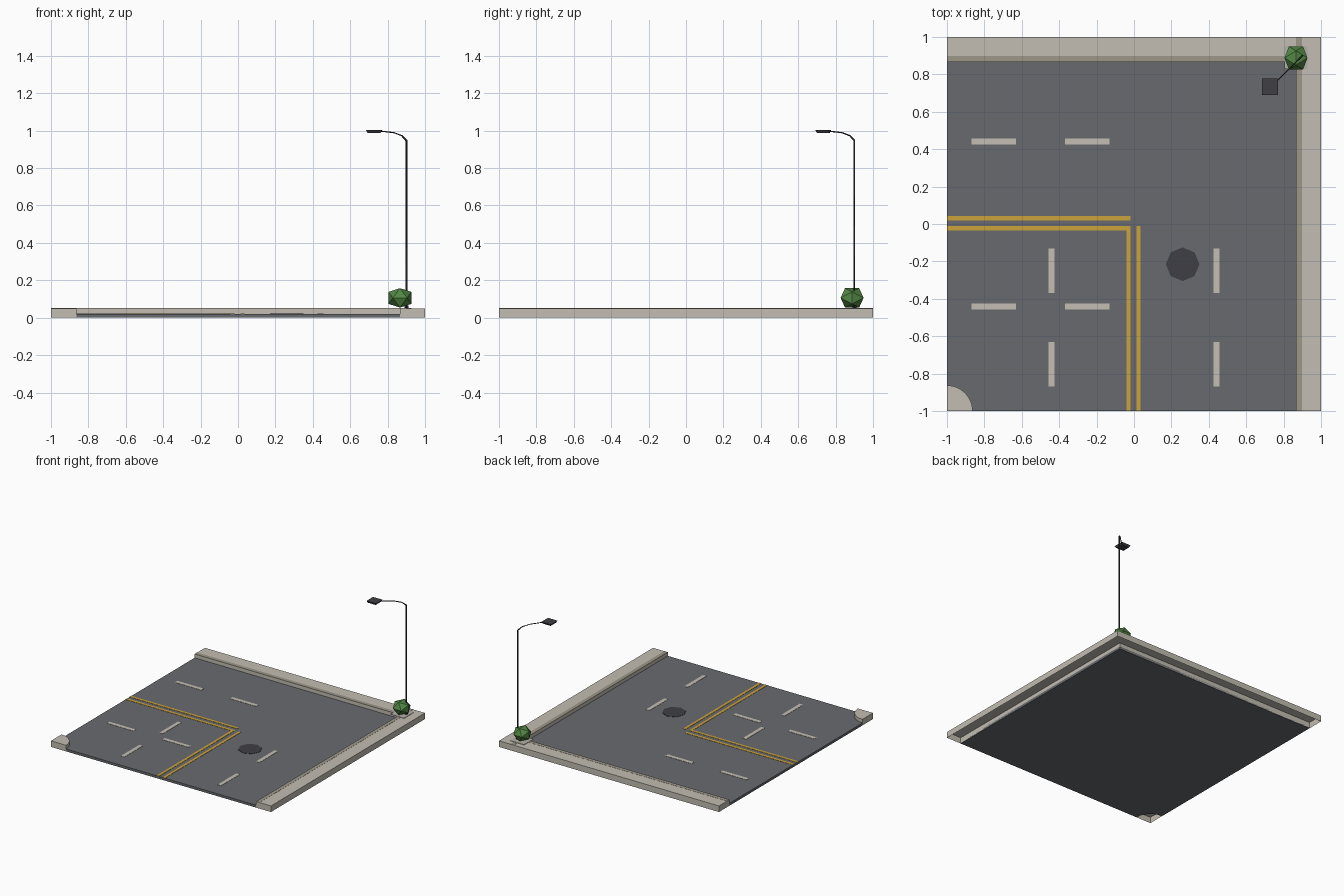
import bpy
import bmesh
from math import cos, sin, pi, sqrt

old = bpy.data.objects.get("Cube")
if old:
    bpy.data.objects.remove(old)


def material(name, r, g, b):
    def linear(c):
        c /= 255
        return c / 12.92 if c < 0.04 else ((c + 0.055) / 1.055) ** 2.4
    colour = (linear(r), linear(g), linear(b), 1)
    mat = bpy.data.materials.new(name)
    mat.use_nodes = True
    mat.diffuse_color = colour
    mat.node_tree.nodes["Principled BSDF"].inputs["Base Color"].default_value = colour
    return mat


ASPHALT = material("asphalt", 104, 106, 110)
CONCRETE = material("concrete", 194, 189, 178)
CURB = material("curb stone", 157, 151, 137)
YELLOW = material("yellow paint", 204, 163, 60)
WHITE = material("white paint", 196, 191, 180)
IRON = material("dark iron", 64, 64, 69)
POLE = material("black metal", 42, 42, 45)
GRATE = material("grey grate", 180, 177, 170)
LEAF = material("leaf green", 82, 134, 68)


def finish(name, bm, mat):
    mesh = bpy.data.meshes.new(name)
    bm.to_mesh(mesh)
    bm.free()
    obj = bpy.data.objects.new(name, mesh)
    mesh.materials.append(mat)
    bpy.context.collection.objects.link(obj)
    return obj


def prism(name, outline, z0, z1, mat, open_bottom=False):
    """Raise a counter-clockwise outline from z0 to z1."""
    bm = bmesh.new()
    low = [bm.verts.new((x, y, z0)) for x, y in outline]
    high = [bm.verts.new((x, y, z1)) for x, y in outline]
    bm.faces.new(high)
    if not open_bottom:
        bm.faces.new(low[::-1])
    for i in range(len(low)):
        j = (i + 1) % len(low)
        bm.faces.new((low[i], low[j], high[j], high[i]))
    return finish(name, bm, mat)


def plate(name, x0, x1, y0, y1, z, mat, thick=0.002):
    return prism(name, [(x0, y0), (x1, y0), (x1, y1), (x0, y1)], z, z + thick, mat)


def ring(cx, cy, radius, sides):
    return [(cx + radius * cos(2 * pi * i / sides), cy + radius * sin(2 * pi * i / sides))
            for i in range(sides)]


ROAD_TOP, WALK_TOP, EDGE, CORNER = 0.02, 0.05, 0.865, 0.137

# Road slab with a rounded notch for the small corner
arc = [(-1 + CORNER * cos(a * pi / 24), -1 + CORNER * sin(a * pi / 24)) for a in range(13)]
prism("road", [(EDGE, -1), (EDGE, EDGE), (-1, EDGE)] + arc[::-1], 0, ROAD_TOP, ASPHALT)

# Hollow pavements, open underneath
prism("pavement", [(EDGE, -1), (1, -1), (1, 1), (-1, 1), (-1, EDGE), (EDGE, EDGE)],
      0, WALK_TOP, CONCRETE, True)
prism("pavement_corner", [(-1, -1)] + arc, 0, WALK_TOP, CONCRETE, True)
plate("curb_side", EDGE, 0.897, -1, 1, WALK_TOP, CURB, 0.001)
plate("curb_back", -1, EDGE, EDGE, 0.897, WALK_TOP, CURB, 0.001)

# Dashed lane lines
for start in (-0.87, -0.37):
    for side in (-0.44, 0.44):
        plate("lane_dash_across", start, start + 0.24, side - 0.016, side + 0.016, ROAD_TOP, WHITE)
        plate("lane_dash_along", side - 0.016, side + 0.016, start, start + 0.24, ROAD_TOP, WHITE)

# Double yellow centre lines turning the corner
plate("centre_line_across_outer", -1, -0.02, 0.02, 0.042, ROAD_TOP, YELLOW)
plate("centre_line_across_inner", -1, -0.018, -0.034, -0.012, ROAD_TOP, YELLOW)
plate("centre_line_along_inner", -0.04, -0.018, -1, -0.034, ROAD_TOP, YELLOW)
plate("centre_line_along_outer", 0.014, 0.036, -1, -0.012, ROAD_TOP, YELLOW)

# Manhole cover
prism("manhole_cover", ring(0.26, -0.215, 0.09, 8), ROAD_TOP, ROAD_TOP + 0.002, IRON)

# Planting grate and faceted bush
plate("bush_grate", 0.805, 0.928, 0.83, 0.953, WALK_TOP, GRATE, 0.003)
phi = (1 + sqrt(5)) / 2
bm = bmesh.new()
for a in (-1, 1):
    for b in (-phi, phi):
        for x, y, z in ((0, a, b), (a, b, 0), (b, 0, a)):
            bm.verts.new((0.866 + x * 0.038, 0.888 + y * 0.038, 0.106 + z * 0.032))
bmesh.ops.convex_hull(bm, input=bm.verts[:])
bmesh.ops.recalc_face_normals(bm, faces=bm.faces[:])
finish("bush", bm, LEAF)

# Street lamp: base, bent pole and head
prism("lamp_base", ring(0.9, 0.9, 0.011, 8), WALK_TOP, 0.065, POLE)
path = [(0.9, WALK_TOP, 1), (0.9, 0.947, 1), (0.876, 0.973, 0.7), (0.835, 0.989, 0.6), (0.76, 0.998, 0.6)]
curve = bpy.data.curves.new("lamp_pole", "CURVE")
curve.dimensions = "3D"
curve.bevel_depth = 0.0055
curve.bevel_resolution = 1
curve.use_fill_caps = True
spline = curve.splines.new("POLY")
spline.points.add(len(path) - 1)
for point, (d, z, radius) in zip(spline.points, path):
    point.co = (d, d, z, 1)
    point.radius = radius
curve.materials.append(POLE)
pole = bpy.data.objects.new("lamp_pole", curve)
bpy.context.collection.objects.link(pole)
bpy.context.view_layer.objects.active = pole
pole.select_set(True)
bpy.ops.object.convert(target="MESH")

head = plate("lamp_head", 0.684, 0.77, 0.691, 0.777, 0.988, IRON, 0.016)
for v in head.data.vertices:
    if v.co.z < 0.99:
        v.co.x = 0.727 + (v.co.x - 0.727) * 0.8
        v.co.y = 0.734 + (v.co.y - 0.734) * 0.8
